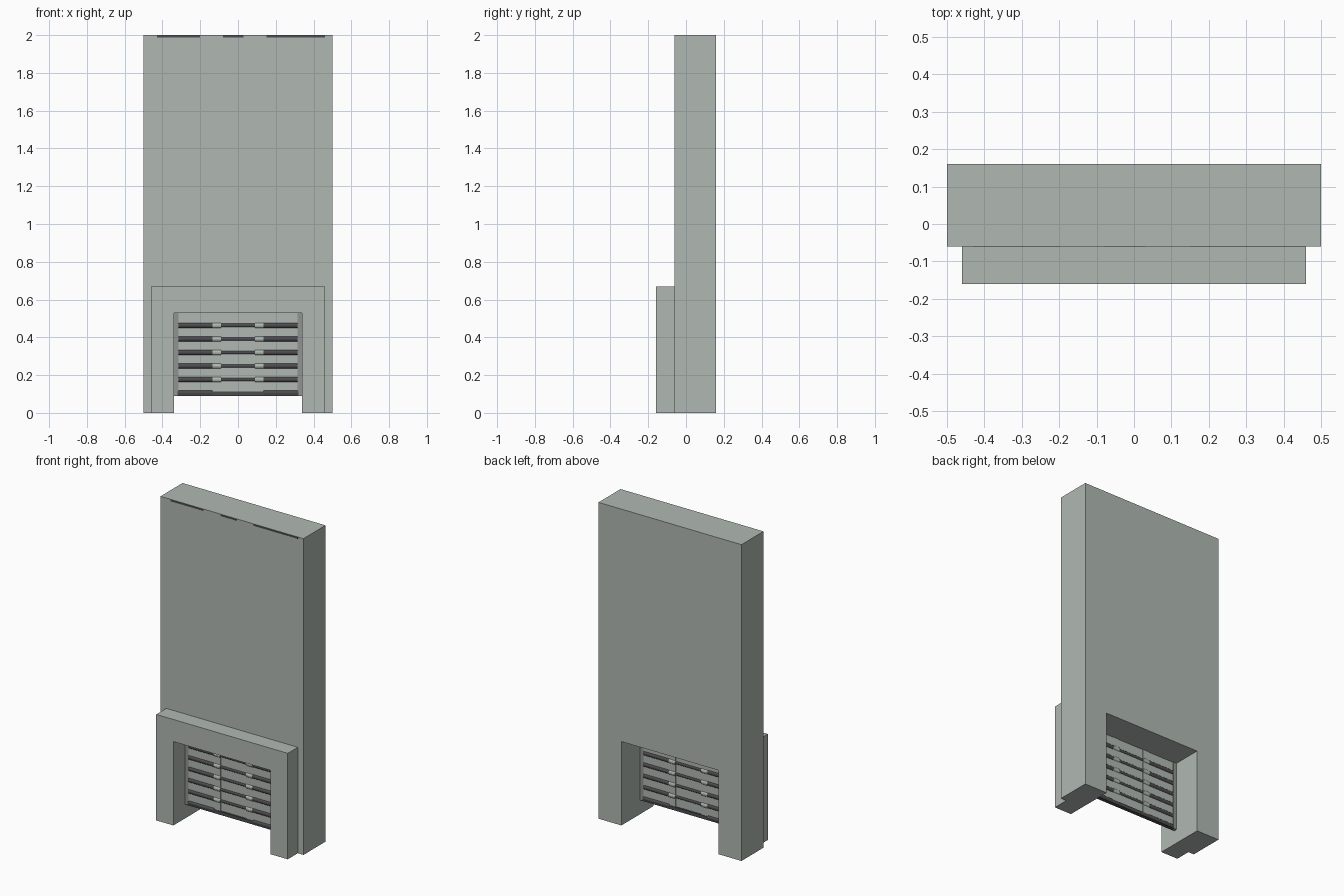
import bpy, bmesh, math
from mathutils import Matrix

cube = bpy.data.objects.get("Cube")
if cube:
    bpy.data.objects.remove(cube, do_unlink=True)


def material(name, r, g, b):
    mat = bpy.data.materials.new(name)
    mat.diffuse_color = (r, g, b, 1)
    mat.use_nodes = True
    mat.node_tree.nodes["Principled BSDF"].inputs["Base Color"].default_value = (r, g, b, 1)
    return mat


STONE = material("grey_green_stone", 0.435, 0.485, 0.45)
CHARCOAL = material("charcoal", 0.075, 0.071, 0.078)
STEEL = material("mid_grey_steel", 0.28, 0.295, 0.285)


def finish(name, bm, mat):
    bmesh.ops.recalc_face_normals(bm, faces=bm.faces[:])
    mesh = bpy.data.meshes.new(name)
    bm.to_mesh(mesh)
    bm.free()
    mesh.materials.append(mat)
    obj = bpy.data.objects.new(name, mesh)
    bpy.context.collection.objects.link(obj)
    return obj


def arch(name, half, height, y0, y1):
    """Wall with a square doorway cut up from the floor."""
    bm = bmesh.new()
    outline = [(-half, 0), (-half, height), (half, height), (half, 0),
               (OPEN_X, 0), (OPEN_X, OPEN_Z), (-OPEN_X, OPEN_Z), (-OPEN_X, 0)]
    face = bm.faces.new([bm.verts.new((x, y0, z)) for x, z in outline])
    ext = bmesh.ops.extrude_face_region(bm, geom=[face])
    moved = [v for v in ext["geom"] if isinstance(v, bmesh.types.BMVert)]
    bmesh.ops.translate(bm, verts=moved, vec=(0, y1 - y0, 0))
    return finish(name, bm, STONE)


def add_box(bm, x0, x1, y0, y1, z0, z1):
    m = Matrix.Translation(((x0 + x1) / 2, (y0 + y1) / 2, (z0 + z1) / 2))
    m = m @ Matrix.Diagonal((abs(x1 - x0), y1 - y0, z1 - z0, 1))
    bmesh.ops.create_cube(bm, size=1, matrix=m)


def add_rod(bm, x0, x1, y, z, r, sides=12):
    m = Matrix.Translation(((x0 + x1) / 2, y, z)) @ Matrix.Rotation(math.pi / 2, 4, 'Y')
    bmesh.ops.create_cone(bm, cap_ends=True, segments=sides, radius1=r, radius2=r,
                          depth=x1 - x0, matrix=m)


OPEN_X, OPEN_Z = 0.34, 0.53
DOOR_Y, DOOR_Z = -0.035, 0.09
ROWS, PITCH = 6, 0.0716
JOINTS = [0.105 + PITCH * i for i in range(ROWS)]

# Tall wall and the thick surround in front of it
arch("wall", 0.5, 2.0, -0.06, 0.16)
arch("door_surround", 0.46, 0.67, -0.16, -0.06)

# Door panels, one per row, the last running up into the lintel
bm = bmesh.new()
for z in JOINTS:
    add_box(bm, -0.318, 0.318, DOOR_Y - 0.006, DOOR_Y + 0.006, z, z + PITCH)
finish("door_panels", bm, STONE)

# Dark round joints between the panels, in three lengths
bm = bmesh.new()
for z in JOINTS:
    for x0, x1, r in ((-0.315, -0.135, 0.014), (-0.09, 0.09, 0.011), (0.135, 0.315, 0.014)):
        add_rod(bm, x0, x1, DOOR_Y, z, r)
joints = finish("door_joints", bm, CHARCOAL)
for p in joints.data.polygons:
    p.use_smooth = abs(p.normal.x) < 0.5

# Dark sill bar along the bottom edge
bm = bmesh.new()
add_box(bm, -0.32, 0.32, DOOR_Y - 0.012, DOOR_Y + 0.012, DOOR_Z, 0.112)
finish("door_sill", bm, CHARCOAL)

# Upright straps with a hinge knuckle at each upper joint
bm = bmesh.new()
for x in (-0.1125, 0.1125):
    add_box(bm, x - 0.0225, x + 0.0225, DOOR_Y - 0.009, DOOR_Y + 0.009, 0.112, OPEN_Z + 0.005)
    for z in JOINTS[1:]:
        add_rod(bm, x - 0.0225, x + 0.0225, DOOR_Y, z, 0.016)
finish("door_hinges", bm, STONE)

# Side tracks
bm = bmesh.new()
for s in (-1, 1):
    add_box(bm, s * 0.316, s * OPEN_X, DOOR_Y - 0.010, DOOR_Y + 0.010, DOOR_Z, OPEN_Z + 0.005)
finish("door_tracks", bm, STEEL)

# Thin dark trim along the top front edge
bm = bmesh.new()
for x0, x1 in ((-0.43, -0.2), (-0.08, 0.03), (0.15, 0.46)):
    add_box(bm, x0, x1, -0.061, -0.059, 1.988, 1.999)
finish("top_trim", bm, CHARCOAL)
